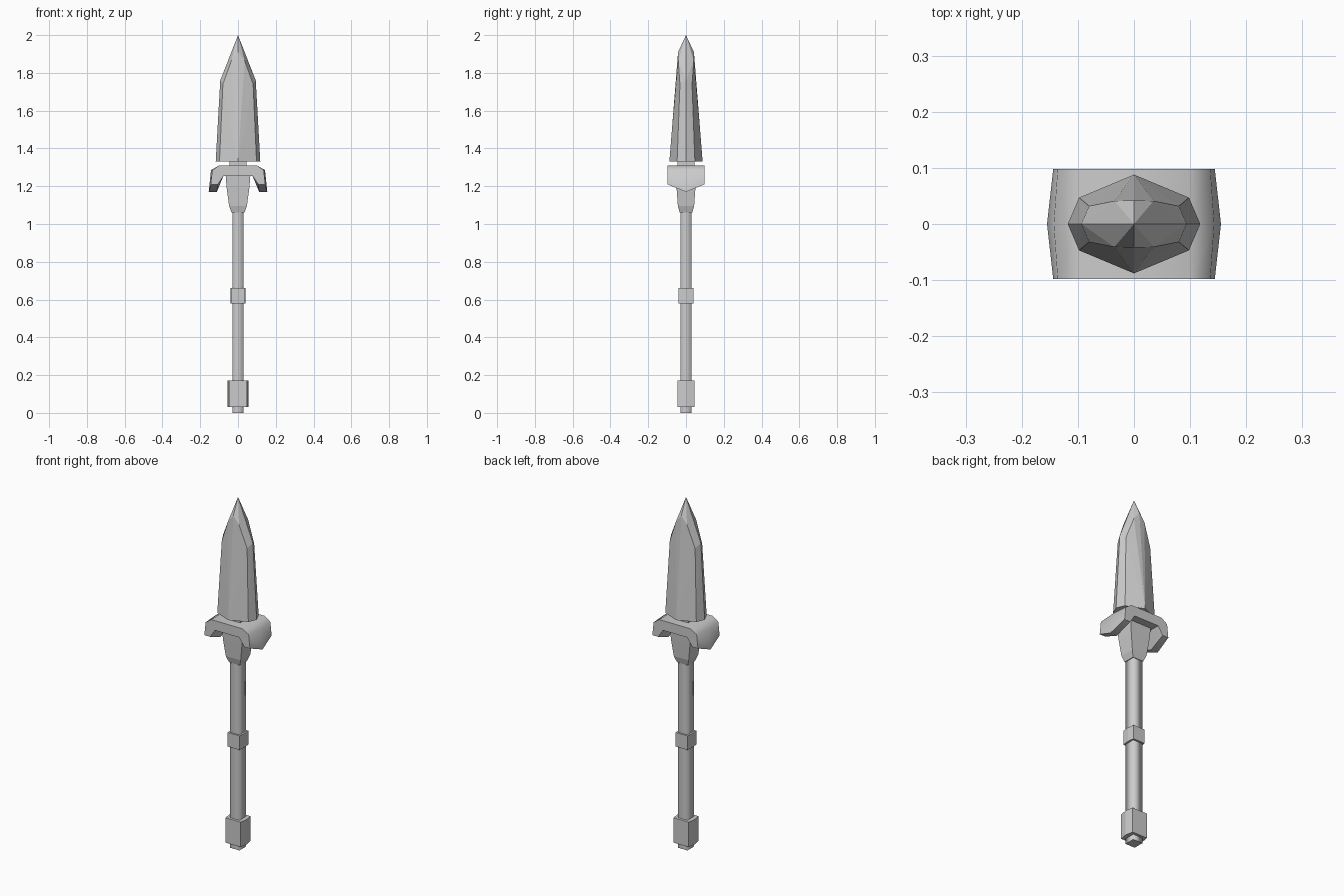
import bpy, bmesh

if "Cube" in bpy.data.objects:
    bpy.data.objects.remove(bpy.data.objects["Cube"])


def finish(name, bm, smooth=False):
    bmesh.ops.recalc_face_normals(bm, faces=bm.faces)
    for f in bm.faces:
        f.smooth = smooth
    me = bpy.data.meshes.new(name)
    bm.to_mesh(me)
    bm.free()
    ob = bpy.data.objects.new(name, me)
    bpy.context.collection.objects.link(ob)
    return ob


def bridge(bm, rings):
    """Join equal-length vertex rings and cap both ends."""
    loops = [[bm.verts.new(p) for p in r] for r in rings]
    n = len(loops[0])
    for a, b in zip(loops, loops[1:]):
        for i in range(n):
            j = (i + 1) % n
            bm.faces.new((a[i], a[j], b[j], b[i]))
    bm.faces.new(loops[0])
    bm.faces.new(loops[-1])


def column(name, levels, smooth=False, bulge=0.0):
    """Rectangular column; levels are (z, half x, half y), bulge pushes the side centres out."""
    rings = []
    for z, x, y in levels:
        ring = [(-x, -y, z), (x, -y, z)]
        if bulge:
            ring.append((x + bulge, 0, z))
        ring += [(x, y, z), (-x, y, z)]
        if bulge:
            ring.append((-x - bulge, 0, z))
        rings.append(ring)
    bm = bmesh.new()
    bridge(bm, rings)
    ob = finish(name, bm, smooth)
    if smooth:  # caps stay flat, the sides blend
        for f in ob.data.polygons:
            f.use_smooth = abs(f.normal.z) < 0.9
    return ob


# Square shaft with its grip ring and butt cap
column("shaft", [(0, .03, .03), (1.08, .03, .03)], smooth=True)
column("grip_ring", [(.58, .037, .04), (.66, .037, .04)], bulge=.004)
column("butt_cap", [(.03, .047, .045), (.172, .047, .045)], bulge=.008)

# Flared socket below the guard and neck above it
column("socket", [(1.06, .034, .033), (1.095, .047, .043),
                  (1.19, .06, .05), (1.28, .067, .055)])
column("neck", [(1.29, .045, .045), (1.34, .045, .045)])

# Arched guard: the same half profile at the faces and, pulled out, at the middle
half_face = [(.1, 1.31), (.136, 1.285), (.144, 1.21), (.107, 1.21), (.077, 1.255)]
half_mid = [(.1, 1.31), (.143, 1.285), (.155, 1.17), (.112, 1.17), (.077, 1.255)]


def guard_ring(half, y):
    return [(x, y, z) for x, z in half] + [(-x, y, z) for x, z in reversed(half)]


bm = bmesh.new()
bridge(bm, [guard_ring(half_face, -.098), guard_ring(half_mid, 0),
            guard_ring(half_face, .098)])
guard = finish("guard", bm)
bpy.context.view_layer.objects.active = guard
guard.select_set(True)
bpy.ops.object.shade_smooth_by_angle(angle=1.0)

# Faceted blade: convex hull of a mirrored corner set
corners = [(0, .088, 1.33), (.098, .047, 1.33), (.118, 0, 1.33),
           (0, .042, 1.91), (.035, .041, 1.865), (.08, .032, 1.74),
           (.094, 0, 1.76), (0, 0, 2.0)]
points = {(sx * x, sy * y, z) for x, y, z in corners for sx in (1, -1) for sy in (1, -1)}
bm = bmesh.new()
for p in sorted(points):
    bm.verts.new(p)
bmesh.ops.convex_hull(bm, input=bm.verts)
finish("blade", bm)
